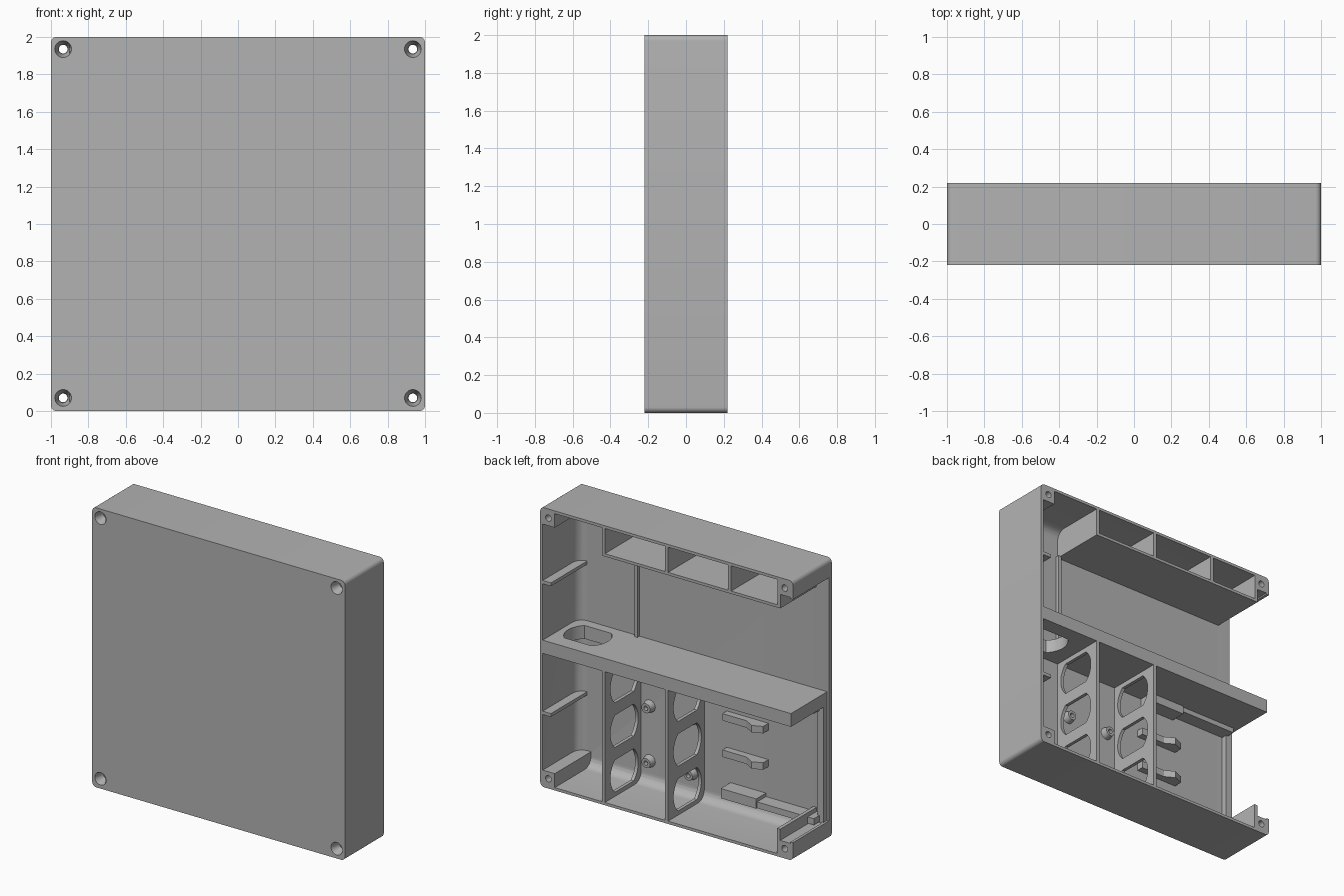
import bpy, bmesh, math
from mathutils import Matrix, Vector

old = bpy.data.objects.get("Cube")
if old:
    bpy.data.objects.remove(old)

grey = bpy.data.materials.new("plain_grey")
grey.use_nodes = True
grey.diffuse_color = (0.45, 0.45, 0.45, 1)
grey.node_tree.nodes["Principled BSDF"].inputs["Base Color"].default_value = grey.diffuse_color


def add_object(name, bm):
    bmesh.ops.recalc_face_normals(bm, faces=bm.faces)
    mesh = bpy.data.meshes.new(name)
    bm.to_mesh(mesh)
    bm.free()
    mesh.materials.append(grey)
    ob = bpy.data.objects.new(name, mesh)
    bpy.context.collection.objects.link(ob)
    return ob


def box(name, x, y, z, bevel=0, axis=None):
    """Box from three (low, high) ranges, optionally bevelled along one axis or all."""
    bm = bmesh.new()
    bmesh.ops.create_cube(bm, size=1)
    for v in bm.verts:
        v.co = Vector([r[0] if c < 0 else r[1] for c, r in zip(v.co, (x, y, z))])
    if bevel:
        edges = [e for e in bm.edges if axis is None
                 or abs((e.verts[0].co - e.verts[1].co).normalized()[axis]) > 0.9]
        bmesh.ops.bevel(bm, geom=edges, offset=bevel, segments=6, profile=0.5, affect='EDGES')
    return add_object(name, bm)


def prism(name, outline, low, high, place):
    """Extrude a 2D outline; place maps (a, b, depth) to a position."""
    bm = bmesh.new()
    face = bm.faces.new([bm.verts.new(place(a, b, low)) for a, b in outline])
    moved = bmesh.ops.extrude_face_region(bm, geom=[face])["geom"]
    shift = Vector(place(0, 0, high)) - Vector(place(0, 0, low))
    bmesh.ops.translate(bm, vec=shift, verts=[v for v in moved if isinstance(v, bmesh.types.BMVert)])
    return add_object(name, bm)


def cone_y(name, x, z, y0, y1, r0, r1, sides=32):
    bm = bmesh.new()
    turn = Matrix.Translation((x, (y0 + y1) / 2, z)) @ Matrix.Rotation(-math.pi / 2, 4, 'X')
    bmesh.ops.create_cone(bm, cap_ends=True, segments=sides, radius1=r0, radius2=r1,
                          depth=y1 - y0, matrix=turn)
    return add_object(name, bm)


def cut(ob, cutters, remove=True):
    for c in cutters:
        mod = ob.modifiers.new("cut", 'BOOLEAN')
        mod.object = c
        mod.operation = 'DIFFERENCE'
        mod.solver = 'EXACT'
    bpy.context.view_layer.update()
    result = bpy.data.meshes.new_from_object(ob.evaluated_get(bpy.context.evaluated_depsgraph_get()))
    ob.modifiers.clear()
    ob.data = result
    if remove:
        for c in cutters:
            bpy.data.objects.remove(c)


def smooth(ob):
    bpy.ops.object.select_all(action='DESELECT')
    ob.select_set(True)
    bpy.context.view_layer.objects.active = ob
    bpy.ops.object.shade_smooth_by_angle(angle=math.radians(30))


FRONT, BACK, INNER = -0.22, 0.22, -0.19
DEPTH = (-0.21, BACK)
LOW, HIGH = 0.07, 1.935

# Outer shell: open back, open right side between the corner posts
shell = box("shell", (-1, 1), (FRONT, BACK), (0, 2), 0.03, 1)
cut(shell, [box("cavity", (-0.98, 0.98), (INNER, 0.5), (0.02, 1.98), 0.07),
            box("side_opening", (-1.2, -0.88), (INNER, 0.5), (0.13, 1.87))])

# Corner screw posts with countersunk through holes
posts = []
for sx, side in ((-1, "right"), (1, "left")):
    for z, level in ((LOW, "lower"), (HIGH, "upper")):
        zr = (0.01, 0.12) if z < 1 else (1.88, 1.99)
        posts.append(box(f"{level}_{side}_screw_post", sorted((sx * 0.885, sx * 0.99)), DEPTH, zr))
holes = []
for sx in (-1, 1):
    for z in (LOW, HIGH):
        holes.append(cone_y("hole_cutter", sx * 0.935, z, -0.3, 0.3, 0.023, 0.023))
        holes.append(cone_y("sink_cutter", sx * 0.935, z, -0.221, -0.15, 0.045, 0.026))
for part in posts + [shell]:
    cut(part, holes, remove=False)
    smooth(part)
for h in holes:
    bpy.data.objects.remove(h)

# Socket outline: a circle with two flattened sides
R, FLAT = 0.157, 0.115
edge = math.asin(FLAT / R)
socket = []
for start in (-edge, math.pi - edge):
    socket += [(R * math.cos(start + 2 * edge * i / 14), R * math.sin(start + 2 * edge * i / 14))
               for i in range(15)]

# Middle shelf with one socket opening
shelf = box("middle_shelf", (-0.985, 0.985), DEPTH, (0.955, 1.05))
cut(shelf, [prism("shelf_cutter", socket, 0.9, 1.1, lambda a, b, d: (0.78 + a, -0.005 + b, d))])
smooth(shelf)

# Lower upright panels with three socket openings each
for x, name in ((0.5, "left_socket_panel"), (0, "centre_socket_panel")):
    panel = box(name, (x - 0.012, x + 0.012), DEPTH, (0.01, 0.96))
    cut(panel, [prism("panel_cutter", socket, x - 0.1, x + 0.1,
                      lambda a, b, d, z=z: (d, a, z + b)) for z in (0.165, 0.485, 0.805)])
    smooth(panel)

# Standoffs on the front wall between the socket panels
for x in (0.42, 0.085):
    for z in (0.18, 0.572):
        stand = cone_y("standoff", x, z, -0.2, -0.145, 0.046, 0.034)
        cut(stand, [cone_y("standoff_cutter", x, z, -0.175, -0.1, 0.016, 0.016, 16)])
        smooth(stand)

# Top tray with its dividers
box("top_tray_floor", (-0.9, 0.512), DEPTH, (1.78, 1.8))
for x in (0.5, 0, -0.5, -0.89):
    box("top_tray_divider", (x - 0.012, x + 0.012), DEPTH, (1.781, 1.985))

# Guide ribs on the left wall
for z in (0.53, 1.465):
    box("left_wall_rib", (0.915, 0.985), DEPTH, (z - 0.012, z + 0.012))

# Ribs on the front wall and the lower right corner wall
box("upper_front_rib", (0.5, 0.525), (-0.2, -0.165), (1.04, 1.785))
box("right_edge_rail", (-0.985, -0.935), (-0.2, -0.15), (0.12, 0.96))
box("lower_right_wall", (-0.9, -0.875), DEPTH, (0.01, 0.2))

# Device rails, mirrored about the centre of the lower right bay
MID = 0.545
for sign, level in ((-1, "lower"), (1, "upper")):
    def span(a, b):
        return sorted((MID + sign * a, MID + sign * b))
    box(f"{level}_rail_block", (-0.5, -0.22), (-0.2, -0.08), span(0.35, 0.42))
    box(f"{level}_rail_arm", (-0.95, -0.49), (-0.2, -0.09), span(0.375, 0.42))
    clip = [(-0.19, -0.2), (-0.52, -0.2), (-0.52, -0.13), (-0.45, -0.1), (-0.38, -0.14), (-0.19, -0.14)]
    prism(f"{level}_rail_clip", clip, *span(0.105, 0.155), lambda a, b, d: (a, b, d))
